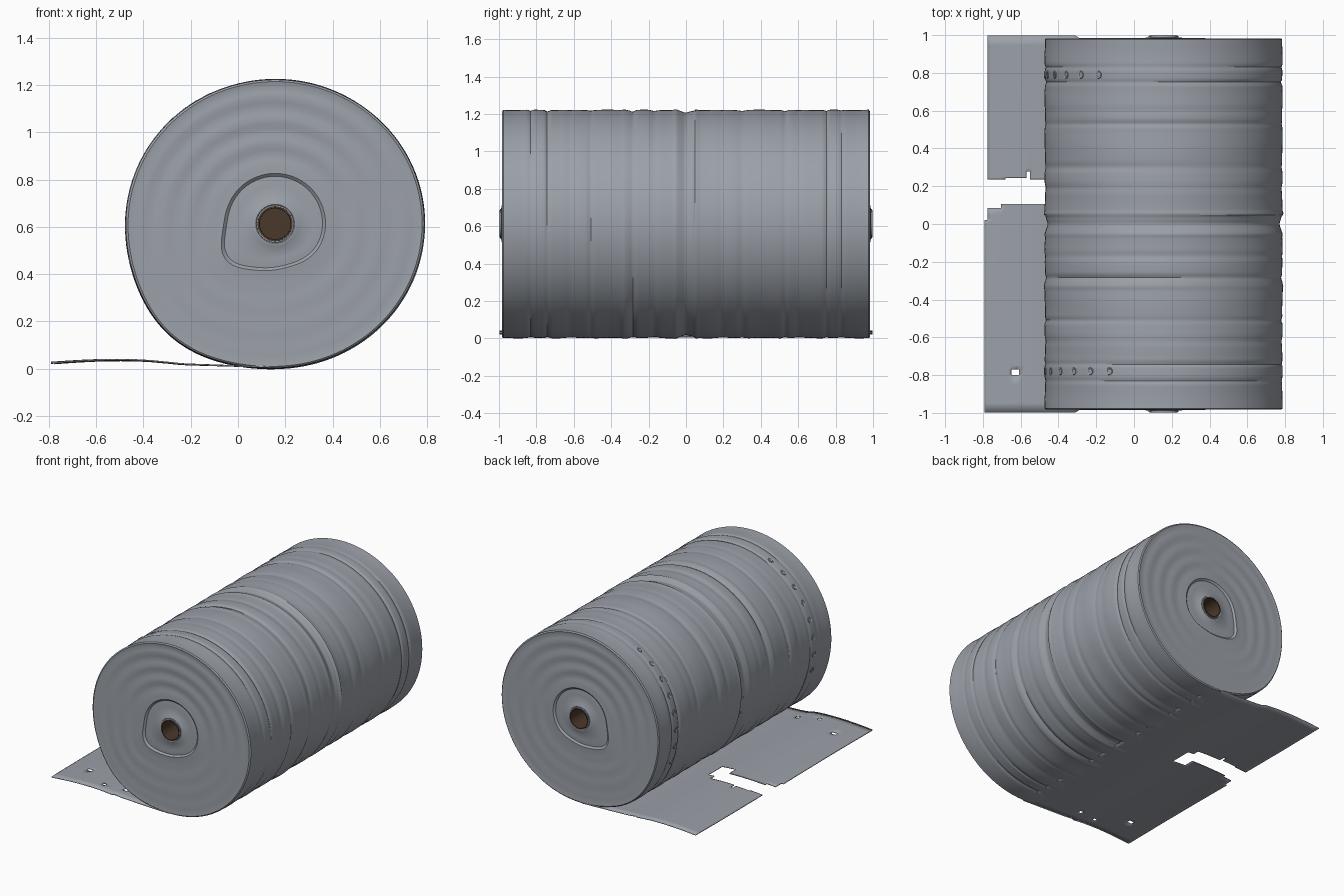
import bpy, bmesh, math

if "Cube" in bpy.data.objects:
    bpy.data.objects.remove(bpy.data.objects["Cube"])

CX, CZ = 0.157, 0.613   # roll axis
N = 128


def material(name, rgb):
    m = bpy.data.materials.new(name)
    m.diffuse_color = (*rgb, 1)
    m.use_nodes = True
    m.node_tree.nodes["Principled BSDF"].inputs["Base Color"].default_value = m.diffuse_color
    return m


GREY = material("grey_wrap", (0.33, 0.355, 0.395))
BROWN = material("brown_cardboard", (0.07, 0.04, 0.024))


def finish(bm, name, mat, angle=35):
    bmesh.ops.recalc_face_normals(bm, faces=bm.faces)
    me = bpy.data.meshes.new(name)
    bm.to_mesh(me)
    bm.free()
    ob = bpy.data.objects.new(name, me)
    bpy.context.collection.objects.link(ob)
    me.materials.append(mat)
    bpy.ops.object.select_all(action='DESELECT')
    ob.select_set(True)
    bpy.context.view_layer.objects.active = ob
    bpy.ops.object.shade_smooth_by_angle(angle=math.radians(angle))
    return ob


def bump(x, c, w):
    return math.exp(-((x - c) / w) ** 2)


def outline(t):
    """Slightly oval roll section, sagging at the lower left."""
    return 0.619 + 0.010 * math.cos(2 * t) + 0.028 * bump(t, math.radians(228), 0.44)


def hub(t):
    """Lopsided innermost winding."""
    return 0.213 + 0.045 * bump(t, math.radians(215), 0.4) - 0.022 * bump(t, math.radians(285), 0.6)


# position, width and depth of the dents around the roll
DENTS = [(0, 0.03, 0.018), (0.054, 0.007, -0.006), (-0.054, 0.008, -0.005),
         (0.035, 0.006, 0.006), (0.19, 0.02, 0.004), (-0.17, 0.02, 0.005),
         (-0.285, 0.014, 0.009), (-0.33, 0.012, -0.004), (0.30, 0.02, 0.005),
         (0.53, 0.012, 0.006), (-0.51, 0.012, 0.006), (0.60, 0.02, 0.003),
         (0.75, 0.009, 0.008), (0.83, 0.01, 0.006), (-0.74, 0.009, 0.008),
         (-0.83, 0.01, 0.006), (-0.62, 0.02, 0.004)]


def dent(y):
    return sum(d * bump(y, c, w) for c, w, d in DENTS)


def lathe(bm, rows, n, closed=False):
    """Rows of (y function, radius function) of the angle, joined into a skin."""
    rings = []
    for yf, rf in rows:
        ring = []
        for i in range(n):
            t = 2 * math.pi * i / n
            r = rf(t)
            ring.append(bm.verts.new((CX + r * math.cos(t), yf(t), CZ + r * math.sin(t))))
        rings.append(ring)
    pairs = list(zip(rings, rings[1:])) + ([(rings[-1], rings[0])] if closed else [])
    for a, b in pairs:
        for i in range(n):
            j = (i + 1) % n
            bm.faces.new((a[i], a[j], b[j], b[i]))
    return rings


# Wound roll: wavy ends with a recessed hub, dented side
def end_rows(s):
    rows = [(lambda t: s * 0.978, lambda t: 0.066),
            (lambda t: s * 0.988, lambda t: 0.082),
            (lambda t: s * 0.986, lambda t: 0.096),
            (lambda t: s * 0.975, lambda t: 0.115)]
    for k, y in ((0.75, 0.977), (0.94, 0.973), (1.0, 0.984), (1.06, 0.983)):
        rows.append((lambda t, y=y: s * y, lambda t, k=k: hub(t) * k))
    for i in range(1, 17):
        f = i / 17
        rows.append((lambda t, f=f: s * (0.980 + 0.0035 * math.sin(f * 24 + 0.9 * math.sin(t + 1))
                                         * (0.6 + 0.4 * math.sin(t))),
                     lambda t, f=f: hub(t) * 1.06 * (1 - f) + outline(t) * 0.985 * f))
    rows.append((lambda t: s * 0.983, lambda t: outline(t) - 0.008))
    return rows


bm = bmesh.new()
rows = end_rows(-1)
STEPS = 200
for i in range(STEPS + 1):
    y = -0.977 + 1.954 * i / STEPS
    rows.append((lambda t, y=y: y,
                 lambda t, y=y: outline(t) - dent(y) * (0.85 + 0.3 * math.sin(2 * t + 9 * y))
                 + 0.0015 * math.sin(31 * y + 2 * math.sin(t))))
rows += reversed(end_rows(1))
lathe(bm, rows, N)
finish(bm, "wound_roll", GREY)

# Cardboard core: a short tube at each end with a deep closed bore
for s, label in ((-1, "front"), (1, "back")):
    bm = bmesh.new()
    prof = [(0.96, 0.076), (0.997, 0.074), (0.997, 0.066), (0.72, 0.065)]
    rings = lathe(bm, [(lambda t, y=y: s * y, lambda t, r=r: r) for y, r in prof], 40)
    bm.faces.new(rings[-1])
    finish(bm, label + "_core", BROWN)
    # thin wrap around the core
    bm = bmesh.new()
    prof = [(0.97, 0.080), (0.994, 0.079), (0.994, 0.0735), (0.97, 0.0735)]
    lathe(bm, [(lambda t, y=y: s * y, lambda t, r=r: r) for y, r in prof], 40, closed=True)
    finish(bm, label + "_core_wrap", GREY)

# Loose sheet: grid of cells with the tear and the small holes left out
HOLES = [(-0.80, -0.36, 0.105, 0.235), (-0.42, -0.31, 0.03, 0.19),
         (-0.80, -0.705, 0.085, 0.235), (-0.80, -0.775, 0.02, 1.0),
         (-0.57, -0.55, 0.235, 0.275), (-0.68, -0.57, 0.225, 0.243),
         (-0.65, -0.61, -0.795, -0.765), (-0.44, -0.41, -0.92, -0.895),
         (-0.29, -0.26, -0.90, -0.87)]


def cuts(lo, hi, n, extra):
    vals = [lo + (hi - lo) * i / n for i in range(n + 1)]
    return sorted({round(v, 3) for v in vals + [min(max(e, lo), hi) for e in extra]})


def sheet_z(x, y):
    u = (x + 0.79) / 0.9
    base = 0.024 + 0.013 * math.sin(min(u, 0.62) * math.pi / 0.62) - 0.016 * max(0, u - 0.45) / 0.55
    return base + 0.003 * math.sin(3 * y + 4 * x) * (1 - min(u, 1))


xs = cuts(-0.79, 0.14, 22, [h for H in HOLES for h in H[:2]])
ys = cuts(-0.99, 0.99, 40, [h for H in HOLES for h in H[2:]])
bm = bmesh.new()
grid = {(x, y): bm.verts.new((x, y * (1.007 if x < -0.3 else 0.995), sheet_z(x, y))) for x in xs for y in ys}
for x0, x1 in zip(xs, xs[1:]):
    for y0, y1 in zip(ys, ys[1:]):
        mx, my = (x0 + x1) / 2, (y0 + y1) / 2
        if not any(a < mx < b and c < my < d for a, b, c, d in HOLES):
            bm.faces.new((grid[x0, y0], grid[x1, y0], grid[x1, y1], grid[x0, y1]))
bmesh.ops.delete(bm, geom=[v for v in bm.verts if not v.link_faces], context='VERTS')
sheet = finish(bm, "loose_sheet", GREY)
solid = sheet.modifiers.new("thickness", 'SOLIDIFY')
solid.thickness = 0.006
solid.offset = 0

# Embossed rings in three rows along the loose side of the roll
bm = bmesh.new()
for row, y in enumerate((-0.78, 0.005, 0.79)):
    for k in range(8):
        t = math.radians(118 + 11 * k + 3 * row)
        ro = outline(t) - dent(y)
        n = 14
        loops = []
        for rad, h in ((0.022, -0.004), (0.018, 0.004), (0.013, 0.003), (0.010, -0.003)):
            loop = []
            for i in range(n):
                a = 2 * math.pi * i / n
                ang = t + rad * math.cos(a) / ro
                r = ro + h
                loop.append(bm.verts.new((CX + r * math.cos(ang), y + rad * math.sin(a),
                                          CZ + r * math.sin(ang))))
            loops.append(loop)
        for a, b in zip(loops, loops[1:]):
            for i in range(n):
                j = (i + 1) % n
                bm.faces.new((a[i], a[j], b[j], b[i]))
finish(bm, "embossed_rings", GREY, 60)
